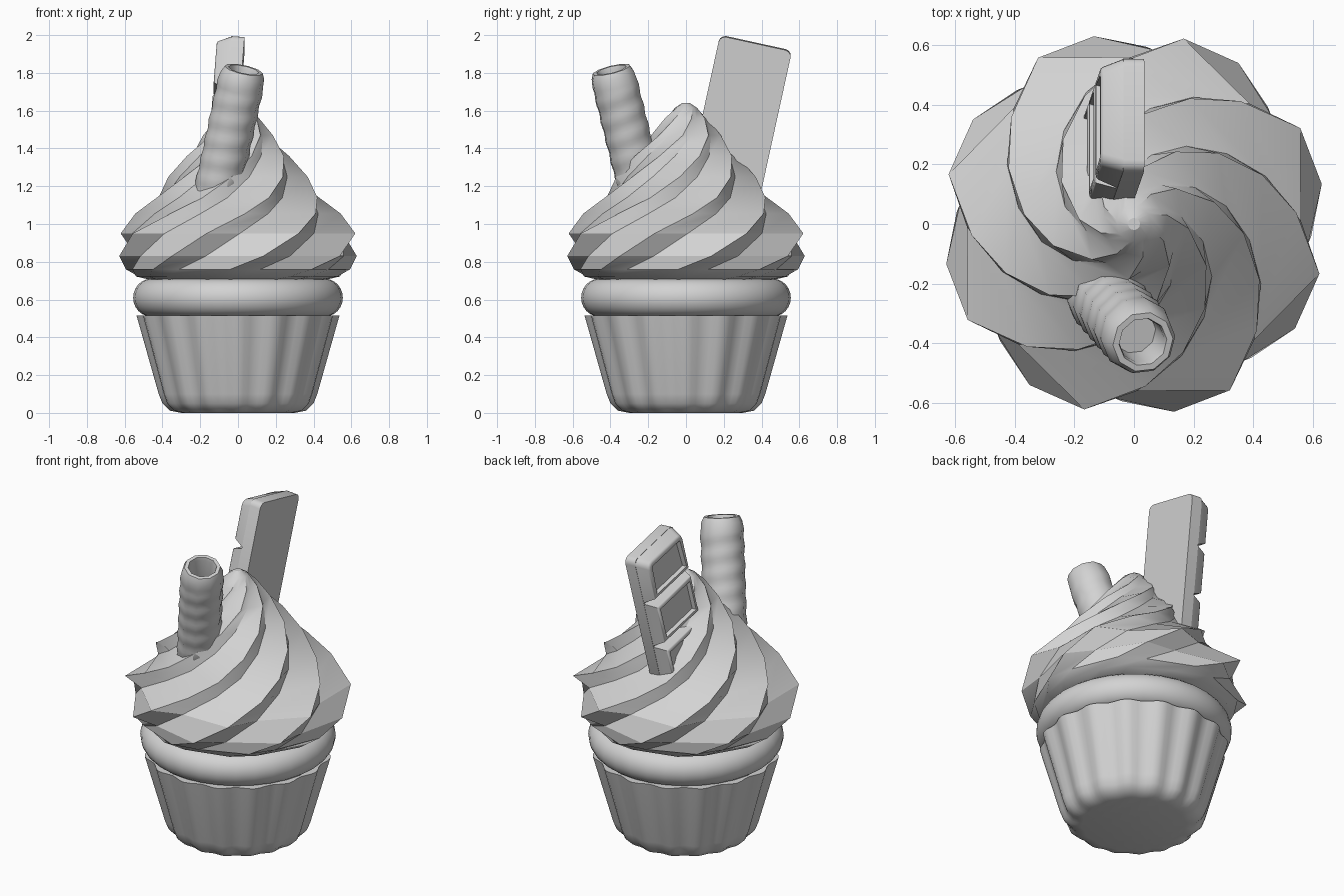
import bpy, bmesh, math
from math import sin, cos, pi, radians
from mathutils import Vector, Matrix

if "Cube" in bpy.data.objects:
    bpy.data.objects.remove(bpy.data.objects["Cube"], do_unlink=True)

grey = bpy.data.materials.new("plain_grey")
grey.use_nodes = True
COLOUR = (0.65, 0.65, 0.65, 1)
grey.diffuse_color = COLOUR
grey.node_tree.nodes["Principled BSDF"].inputs["Base Color"].default_value = COLOUR


def finish(name, bm, angle=35):
    bmesh.ops.recalc_face_normals(bm, faces=bm.faces)
    mesh = bpy.data.meshes.new(name)
    bm.to_mesh(mesh)
    bm.free()
    obj = bpy.data.objects.new(name, mesh)
    bpy.context.collection.objects.link(obj)
    mesh.materials.append(grey)
    bpy.ops.object.select_all(action='DESELECT')
    obj.select_set(True)
    bpy.context.view_layer.objects.active = obj
    bpy.ops.object.shade_smooth_by_angle(angle=radians(angle))
    return obj


def loft(name, rings, angle=35):
    """Skin a stack of point rings and cap both ends."""
    bm = bmesh.new()
    loops = [[bm.verts.new(p) for p in ring] for ring in rings]
    for a, b in zip(loops, loops[1:]):
        n = len(a)
        for i in range(n):
            j = (i + 1) % n
            bm.faces.new((a[i], a[j], b[j], b[i]))
    bm.faces.new(loops[0][::-1])
    bm.faces.new(loops[-1])
    return finish(name, bm, angle)


def polar(r, a, z):
    return Vector((r * cos(a), r * sin(a), z))


# Fluted paper case: (radius, height, flute depth)
FLUTES, STEPS = 16, 6
case = [(0.30, 0, 0.01), (0.36, 0.012, 0.015), (0.40, 0.05, 0.02),
        (0.42, 0.10, 0.022), (0.537, 0.515, 0.026), (0.47, 0.515, 0.0)]
loft("paper_case", [
    [polar(r - d * (0.5 - 0.5 * cos(2 * pi * i / STEPS)), 2 * pi * i / (FLUTES * STEPS), z)
     for i in range(FLUTES * STEPS)] for r, z, d in case], 50)

# Bulging cake band
loft("cake", [
    [polar(0.46 + 0.095 * cos(t), 2 * pi * i / 32, 0.61 + 0.1 * sin(t)) for i in range(32)]
    for t in [radians(-90 + 15 * k) for k in range(13)]])

# Swirled icing: (ridge radius, height, twist in degrees, valley ratio)
swirl = [(0.46, 0.703, -22, 1.0), (0.545, 0.722, -15, 0.99), (0.595, 0.76, -4, 0.96),
         (0.643, 0.83, 12, 0.91), (0.643, 0.95, 30, 0.87), (0.545, 1.055, 49, 0.86),
         (0.46, 1.14, 66, 0.85), (0.37, 1.25, 85, 0.85), (0.28, 1.36, 105, 0.85),
         (0.185, 1.47, 130, 0.86), (0.115, 1.56, 150, 0.88), (0.06, 1.615, 168, 0.93),
         (0.02, 1.64, 180, 1.0)]
rings = []
for r, z, twist, valley in swirl:
    ring = []
    for arm in range(8):
        base = radians(twist + 45 * arm)
        ring += [polar(r, base, z), polar(r * valley, base + radians(16), z)]
    rings.append(ring)
loft("icing", rings, 25)

# Hollow wafer roll with a faint helical ripple
top, foot = Vector((0.03, -0.395, 1.817)), Vector((-0.135, -0.205, 1.05))
axis = top - foot
turn = axis.to_track_quat('Z', 'Y').to_matrix().to_4x4()
length, sides = axis.length, 10
place = Matrix.Translation(foot) @ turn
rings = []
for k in range(31):
    z = (length - 0.08) * k / 30
    rings.append([place @ polar(0.124 + 0.003 * sin(2 * pi * z / 0.11 - 2 * pi * i / sides),
                                2 * pi * i / sides, z) for i in range(sides)])
for r, z in ((0.117, -0.03), (0.103, 0), (0.082, 0), (0.077, -0.02), (0.075, -0.15)):
    rings.append([place @ polar(r, 2 * pi * i / sides, length + z) for i in range(sides)])
loft("wafer_roll", rings, 40)

# Chocolate bar frame: x is width, y is thickness, z is length
up = Vector((0.075, 0.214, 0.975)).normalized()
wide = Vector((0, 0.977, -0.214))
wide = (wide - up * wide.dot(up)).normalized()
thick = up.cross(wide)
frame = Matrix((wide, thick, up)).transposed().to_4x4()
frame.translation = Vector((0.035, 0.37, 1.955))


def block(bm, size, centre):
    made = bmesh.ops.create_cube(bm, size=1)["verts"]
    for vert in made:
        vert.co = Vector([c * s + o for c, s, o in zip(vert.co, size, centre)])


def round_corners(bm, lowest):
    corners = [e for e in bm.edges if abs((e.verts[0].co - e.verts[1].co).y) > 0.05
               and e.verts[0].co.z > lowest]
    bmesh.ops.bevel(bm, geom=corners, offset=0.035, segments=3, affect='EDGES', profile=0.5)


bm = bmesh.new()
block(bm, (0.39, 0.07, 0.95), (0, 0.035, -0.475))
round_corners(bm, -1)
bm.transform(frame)
finish("chocolate_slab", bm)

# Raised squares with sunken centres, flush with the slab edges
for n in range(3):
    bm = bmesh.new()
    mid = -0.145 - 0.295 * n
    block(bm, (0.39, 0.08, 0.29), (0, 0.105, mid))
    for vert in bm.verts:
        if vert.co.y > 0.1:
            vert.co.x *= 0.86
            vert.co.z = mid + (vert.co.z - mid) * 0.8
    if n == 0:
        round_corners(bm, mid)
    bm.normal_update()
    face = max(bm.faces, key=lambda f: f.calc_center_median().y)
    rim = list(face.edges)
    bmesh.ops.inset_individual(bm, faces=[face], thickness=0.028, depth=0)
    bmesh.ops.inset_individual(bm, faces=[face], thickness=0.01, depth=-0.022)
    bmesh.ops.bevel(bm, geom=rim, offset=0.01, segments=2, affect='EDGES', profile=0.5)
    bm.transform(frame)
    finish("chocolate_square_%d" % (n + 1), bm)
